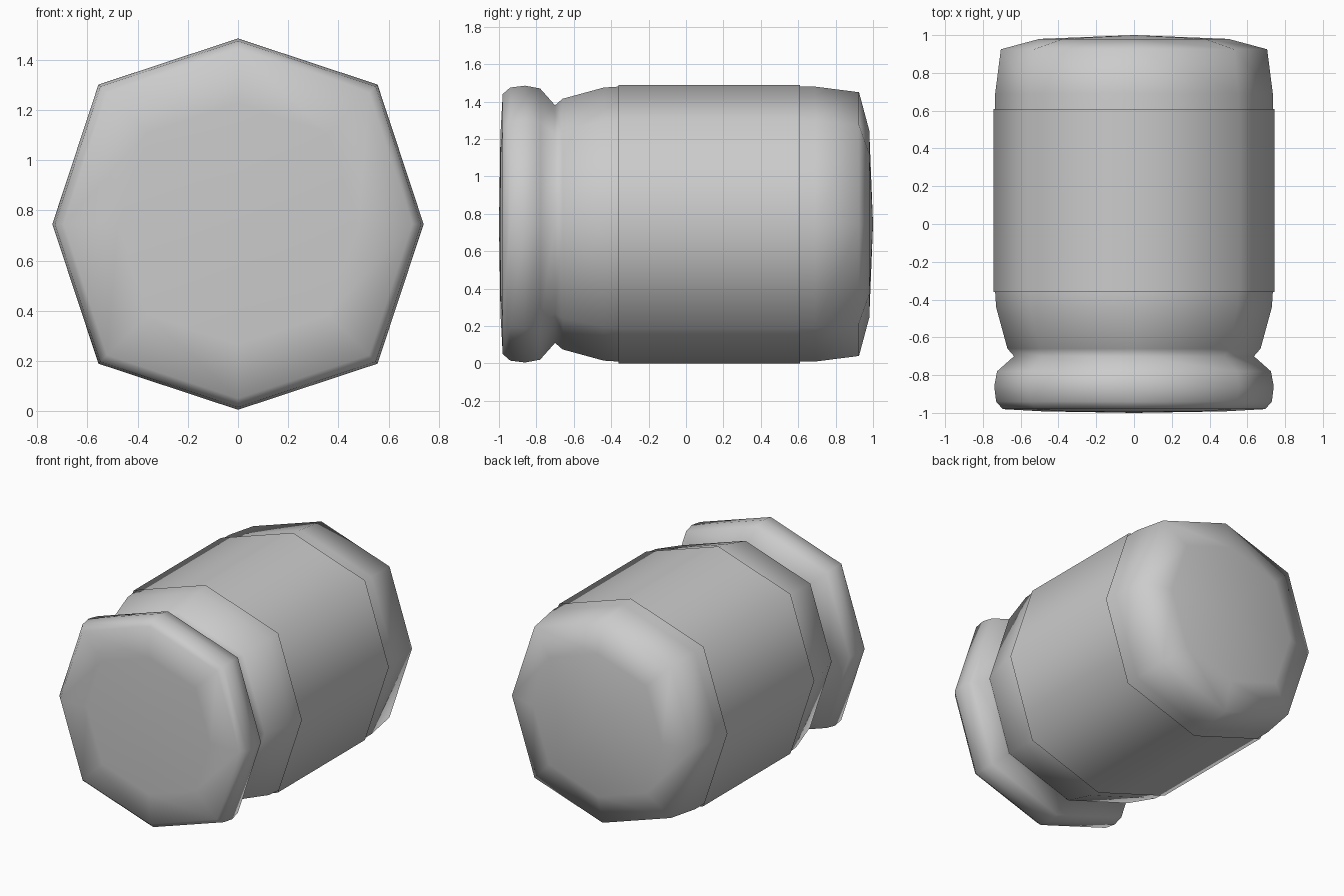
import bpy, bmesh, math

if "Cube" in bpy.data.objects:
    bpy.data.objects.remove(bpy.data.objects["Cube"])

CENTRE_Z = 0.745
SIDES = 8
DIAGONAL = 1.063  # diagonal corners sit slightly further out than a regular octagon


def lathe(name, profile):
    """Sweep (y, radius) points around the y axis as an eight-sided shell; radius 0 makes a pole."""
    bm = bmesh.new()
    rings = []
    for y, r in profile:
        if r == 0:
            rings.append([bm.verts.new((0, y, CENTRE_Z))] * SIDES)
            continue
        ring = []
        for i in range(SIDES):
            a = i * 2 * math.pi / SIDES
            k = r * (DIAGONAL if i % 2 else 1)
            ring.append(bm.verts.new((k * math.cos(a), y, CENTRE_Z + k * math.sin(a))))
        rings.append(ring)
    for a, b in zip(rings, rings[1:]):
        for i in range(SIDES):
            j = (i + 1) % SIDES
            corners = list(dict.fromkeys((a[i], a[j], b[j], b[i])))
            bm.faces.new(corners).smooth = True
    bmesh.ops.recalc_face_normals(bm, faces=bm.faces)
    # An open tube has no inside, so point its faces away from the axis
    if profile[0][1] > 0:
        f = next(iter(bm.faces))
        c = f.calc_center_median()
        if f.normal.x * c.x + f.normal.z * (c.z - CENTRE_Z) < 0:
            bmesh.ops.reverse_faces(bm, faces=bm.faces)
    mesh = bpy.data.meshes.new(name)
    bm.to_mesh(mesh)
    bm.free()
    obj = bpy.data.objects.new(name, mesh)
    bpy.context.collection.objects.link(obj)
    return obj


# Jar body: rounded lid, pinched neck, shoulder, straight wall, domed base
lathe("jar_body", [
    (-1.00, 0), (-0.992, 0.48), (-0.98, 0.695), (-0.94, 0.73), (-0.86, 0.74),
    (-0.78, 0.725), (-0.70, 0.635), (-0.66, 0.67), (-0.44, 0.73),
    (-0.36, 0.735), (0.69, 0.735), (0.925, 0.705), (0.98, 0.50), (1.00, 0),
])

# Thin label sleeve wrapped around the wall
lathe("label_sleeve", [(-0.36, 0.745), (0.61, 0.745)])
